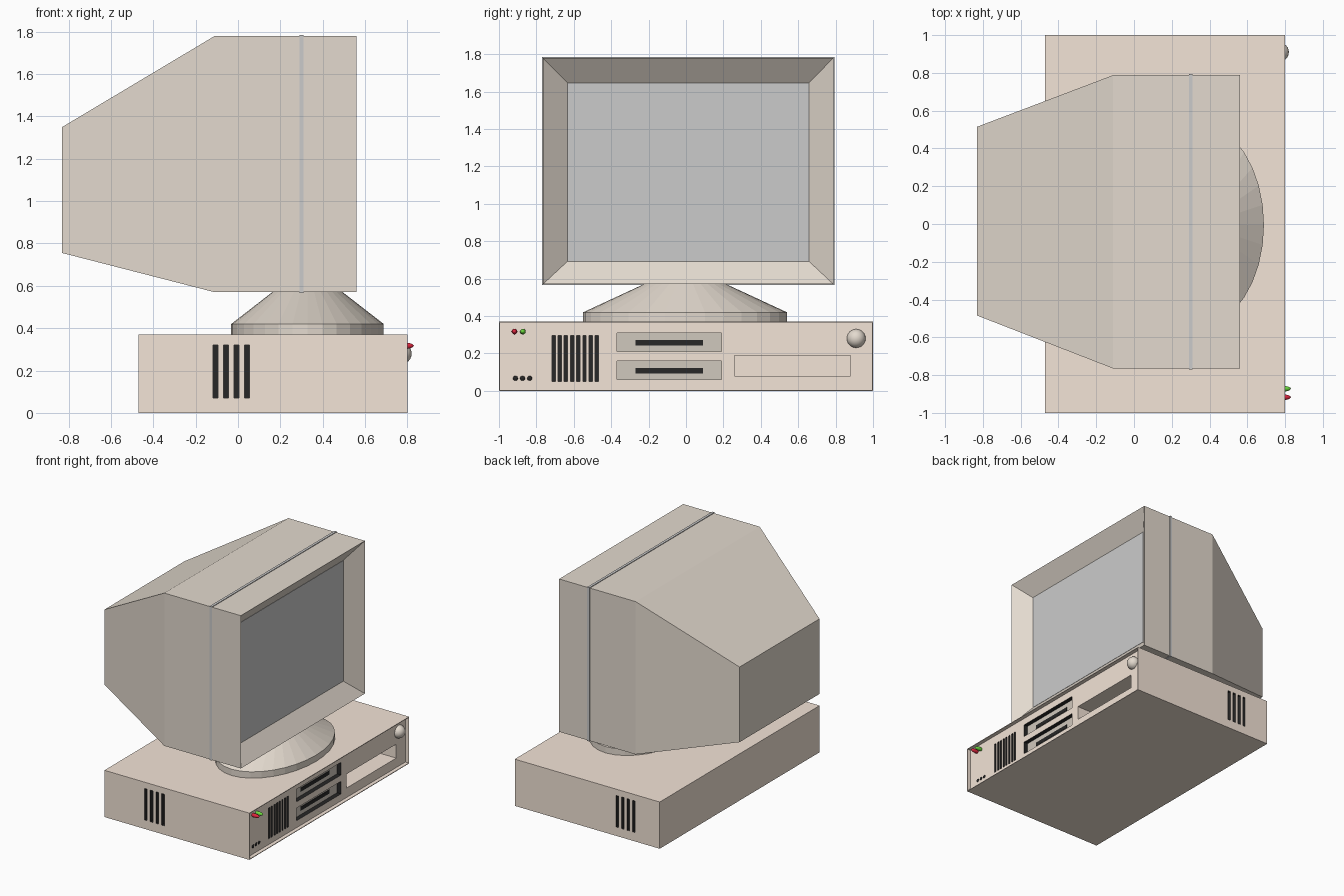
import bpy, bmesh
from math import cos, sin, pi

if "Cube" in bpy.data.objects:
    bpy.data.objects.remove(bpy.data.objects["Cube"])


def material(name, r, g, b):
    m = bpy.data.materials.new(name)
    m.diffuse_color = (r, g, b, 1)
    m.use_nodes = True
    m.node_tree.nodes["Principled BSDF"].inputs["Base Color"].default_value = m.diffuse_color
    return m


BEIGE = material("case_beige", 0.90, 0.78, 0.68)
TAN = material("monitor_tan", 0.77, 0.70, 0.62)
BAY = material("bay_brown", 0.63, 0.58, 0.51)
BLACK = material("black", 0.02, 0.02, 0.02)
RED = material("red", 0.75, 0.02, 0.05)
GREEN = material("green", 0.15, 0.70, 0.05)


def finish(name, bm, mat=None):
    bmesh.ops.recalc_face_normals(bm, faces=bm.faces)
    me = bpy.data.meshes.new(name)
    bm.to_mesh(me)
    bm.free()
    if mat:
        me.materials.append(mat)
    ob = bpy.data.objects.new(name, me)
    bpy.context.collection.objects.link(ob)
    return ob


def boxes(name, bounds, mat=None):
    """One object made of boxes given as ((x0, x1), (y0, y1), (z0, z1))."""
    bm = bmesh.new()
    for b in bounds:
        verts = bmesh.ops.create_cube(bm, size=1)["verts"]
        for v in verts:
            v.co = [(lo + hi) / 2 + c * (hi - lo) for c, (lo, hi) in zip(v.co, b)]
    return finish(name, bm, mat)


def loft(name, rings, mat):
    """Skin a row of equal point rings and cap both ends."""
    bm = bmesh.new()
    rows = [[bm.verts.new(p) for p in ring] for ring in rings]
    n = len(rows[0])
    for a, b in zip(rows, rows[1:]):
        for i in range(n):
            j = (i + 1) % n
            bm.faces.new((a[i], a[j], b[j], b[i]))
    bm.faces.new(rows[0])
    bm.faces.new(rows[-1])
    return finish(name, bm, mat)


def ellipsoid(name, centre, radii, mat, seg=16):
    bm = bmesh.new()
    bmesh.ops.create_uvsphere(bm, u_segments=seg, v_segments=seg // 2, radius=1)
    for v in bm.verts:
        v.co = [c + r * k for c, r, k in zip(centre, radii, v.co)]
    ob = finish(name, bm, mat)
    ob.data.shade_smooth()
    return ob


# Computer case with a sunken front panel
PANEL = 0.77
case = loft("computer_case", [
    [(x, s * y, z0 if t < 0 else z1) for s, t in ((-1, -1), (1, -1), (1, 1), (-1, 1))]
    for x, y, z0, z1 in ((-0.47, 1, 0, 0.37), (0.80, 1, 0, 0.37),
                         (0.80, 0.995, 0.005, 0.365), (PANEL, 0.995, 0.005, 0.365))], BEIGE)

# Openings: drive bays, front grille and side vents (black), open bay (beige)
bay_z = ((0.21, 0.31), (0.06, 0.16))
dark = [((0.70, 0.79), (-0.37, 0.19), z) for z in bay_z]
for i in range(8):
    y = -0.708 + 0.033 * i
    dark.append(((0.70, 0.79), (y - 0.009, y + 0.009), (0.05, 0.295)))
for i in range(4):
    x = -0.107 + 0.05 * i
    dark.append(((x - 0.012, x + 0.012), (-1.02, -0.92), (0.07, 0.32)))
    x = -0.242 + 0.048 * i
    dark.append(((x - 0.012, x + 0.012), (0.92, 1.02), (0.07, 0.32)))
for cutter in (boxes("dark_openings_cutter", dark, BLACK),
               boxes("open_bay_cutter", [((0.40, 0.79), (0.26, 0.88), (0.08, 0.19))], BEIGE)):
    cutter.hide_render = True
    cutter.hide_viewport = True
    cut = case.modifiers.new(cutter.name, "BOOLEAN")
    cut.operation = "DIFFERENCE"
    cut.solver = "EXACT"
    cut.material_mode = "TRANSFER"
    cut.object = cutter

# Disk drives sitting in the bays
for i, (z0, z1) in enumerate(bay_z):
    boxes(f"disk_drive_{i + 1}", [((0.69, 0.735), (-0.37, 0.19), (z0, z1))], BAY)
    mid = (z0 + z1) / 2 - 0.002
    boxes(f"disk_slot_{i + 1}", [((0.70, 0.738), (-0.27, 0.09), (mid - 0.015, mid + 0.015))], BLACK)

# Power button, indicator lights and small sockets
ellipsoid("power_button", (PANEL, 0.91, 0.28), (0.05, 0.05, 0.05), TAN, 24)
ellipsoid("red_light", (0.79, -0.917, 0.317), (0.04, 0.015, 0.015), RED)
ellipsoid("green_light", (0.79, -0.872, 0.317), (0.04, 0.015, 0.015), GREEN)
for i in range(3):
    ellipsoid(f"socket_{i + 1}", (PANEL, -0.912 + 0.038 * i, 0.067), (0.006, 0.013, 0.013), BLACK)

# Swivel stand
loft("swivel_stand", [
    [(0.328 + rx * cos(2 * pi * i / 32), -0.005 + ry * sin(2 * pi * i / 32), z) for i in range(32)]
    for rx, ry, z in ((0.36, 0.545, 0.368), (0.36, 0.545, 0.42), (0.16, 0.21, 0.575))], TAN)


# Monitor housing: tapered back, straight body, bezel sloping in to the screen
def section(x, y0, y1, z0, z1):
    return [(x, y0, z0), (x, y1, z0), (x, y1, z1), (x, y0, z1)]


loft("monitor_housing", [
    section(-0.83, -0.485, 0.515, 0.755, 1.35),
    section(-0.11, -0.765, 0.788, 0.57, 1.78),
    section(0.56, -0.765, 0.788, 0.57, 1.78),
    section(0.46, -0.634, 0.658, 0.692, 1.647)], TAN)
boxes("screen", [((0.455, 0.462), (-0.634, 0.658), (0.692, 1.647))])

# Thin seam band around the housing
boxes("seam_band", [
    ((0.29, 0.31), (-0.770, 0.793), (1.775, 1.785)),
    ((0.29, 0.31), (-0.770, 0.793), (0.567, 0.575)),
    ((0.29, 0.31), (-0.770, -0.760), (0.575, 1.775)),
    ((0.29, 0.31), (0.783, 0.793), (0.575, 1.775))])
